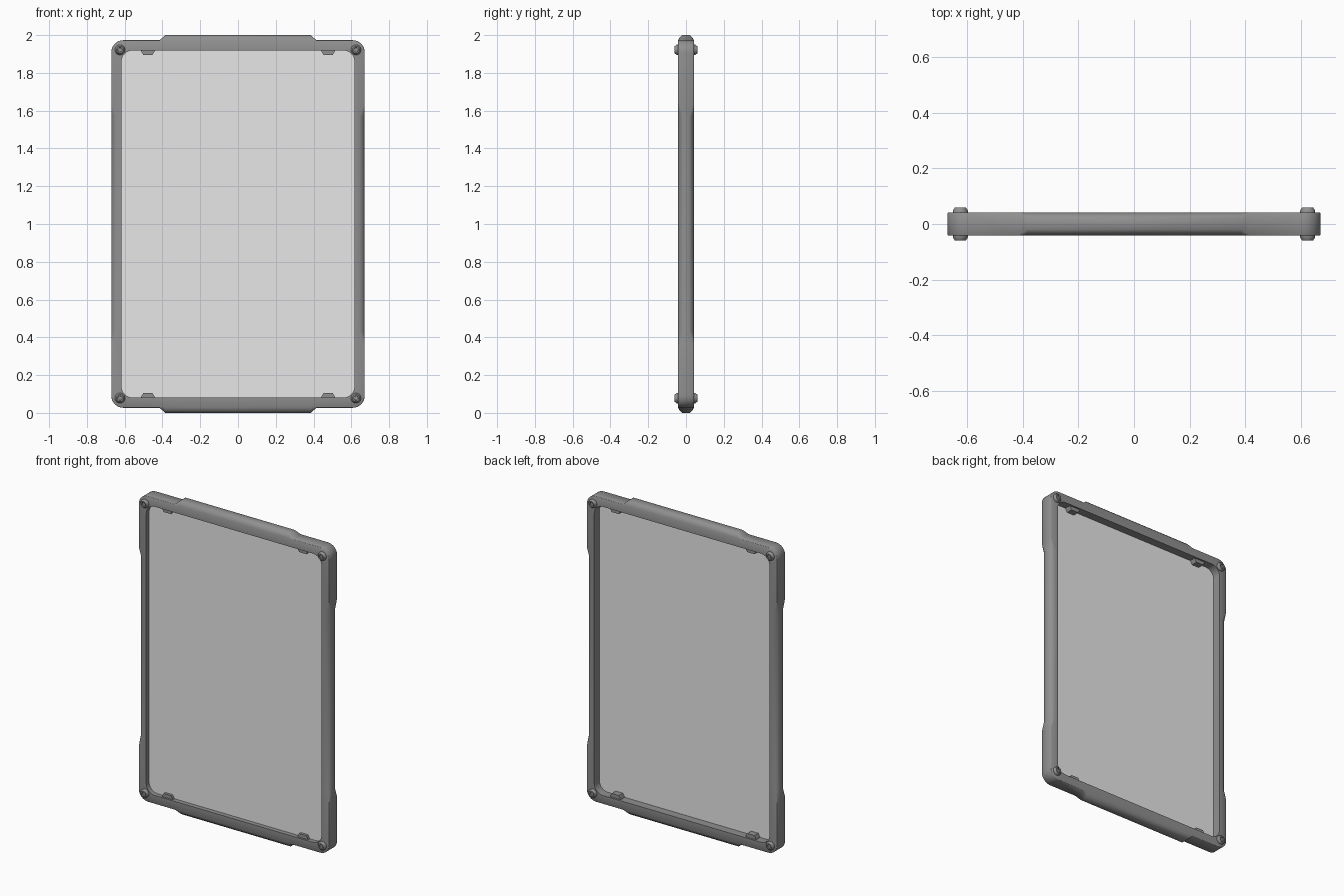
import bpy, bmesh
from math import sin, cos, pi, radians
from mathutils import Vector

cube = bpy.data.objects.get("Cube")
if cube:
    bpy.data.objects.remove(cube, do_unlink=True)

HALF_DEPTH = 0.042
OUTER, OUTER_R = Vector((0.671, 0.973)), 0.065
INNER, INNER_R = Vector((0.617, 0.919)), 0.06


def material(name, value):
    mat = bpy.data.materials.new(name)
    mat.use_nodes = True
    colour = (value, value, value, 1)
    mat.diffuse_color = colour
    bsdf = mat.node_tree.nodes["Principled BSDF"]
    bsdf.inputs["Base Color"].default_value = colour
    bsdf.inputs["Roughness"].default_value = 0.6
    return mat


frame_grey = material("frame grey", 0.28)
panel_grey = material("panel light grey", 0.8)


def loft(name, rings, mat, mirror, cap_start=False, cap_end=False):
    """Skin closed rings of points, then mirror about the model centre."""
    bm = bmesh.new()
    loops = [[bm.verts.new(p) for p in ring] for ring in rings]
    for a, b in zip(loops, loops[1:]):
        for i in range(len(a)):
            j = (i + 1) % len(a)
            bm.faces.new((a[i], a[j], b[j], b[i]))
    if cap_start:
        bm.faces.new(loops[0])
    if cap_end:
        bm.faces.new(loops[-1])
    bmesh.ops.recalc_face_normals(bm, faces=bm.faces)
    front = min(bm.faces, key=lambda f: f.calc_center_median().y)
    if front.normal.y > 0:
        bmesh.ops.reverse_faces(bm, faces=bm.faces)
    mesh = bpy.data.meshes.new(name)
    bm.to_mesh(mesh)
    bm.free()
    mesh.materials.append(mat)
    obj = bpy.data.objects.new(name, mesh)
    bpy.context.collection.objects.link(obj)
    obj.location.z = 1
    if any(mirror):
        mod = obj.modifiers.new("Mirror", "MIRROR")
        mod.use_axis = mirror
        mod.merge_threshold = 0.0005
    bpy.ops.object.select_all(action="DESELECT")
    obj.select_set(True)
    bpy.context.view_layer.objects.active = obj
    bpy.ops.object.shade_smooth_by_angle(angle=radians(42))
    return obj


# Frame: one quarter, with section types (bulge, shoulder inset, edge half depth)
PLAIN = (0, 0.003, 0.039)
SIDE = (0, 0.029, 0.017)
BULGE = (0.027, 0.029, 0.02)


def section(outer, inner, normal, kind):
    bulge, inset, edge = kind
    tip = outer + normal * bulge
    rounding = 0.4
    front = [(inner, HALF_DEPTH),
             (tip - normal * inset, HALF_DEPTH),
             (tip - normal * inset * rounding,
              HALF_DEPTH - (HALF_DEPTH - edge) * rounding),
             (tip, edge)]
    ring = [(p.x, -y, p.y) for p, y in front]
    return ring + [(p.x, y, p.y) for p, y in reversed(front)]


rings = []
UP, RIGHT = Vector((0, 1)), Vector((1, 0))
for x, kind in ((0, BULGE), (0.385, BULGE), (0.415, PLAIN)):
    rings.append(section(Vector((x, OUTER.y)), Vector((x, INNER.y)), UP, kind))
for k in range(9):
    angle = pi / 2 * (1 - k / 8)
    n = Vector((cos(angle), sin(angle)))
    corner = [size - Vector((r, r)) + n * r
              for size, r in ((OUTER, OUTER_R), (INNER, INNER_R))]
    rings.append(section(corner[0], corner[1], n, PLAIN))
for z, kind in ((0.635, PLAIN), (0.57, SIDE), (0, SIDE)):
    rings.append(section(Vector((OUTER.x, z)), Vector((INNER.x, z)), RIGHT, kind))
loft("frame", rings, frame_grey, (True, False, True))

# Thin panel held in the frame, just ahead of the middle
panel_rings = [[(sx * 0.62, y, sz * 0.922)
                for sx, sz in ((-1, -1), (1, -1), (1, 1), (-1, 1))]
               for y in (-0.013, -0.010)]
loft("panel", panel_rings, panel_grey, (False, False, False), True, True)

# Corner screws on both faces, each with a socket
screw_profile = [(0.027, 0.035), (0.027, 0.049), (0.019, 0.060),
                 (0.012, 0.060), (0.011, 0.052)]
screw_rings = [[(0.625 + r * cos(2 * pi * i / 24), -y,
                 0.922 + r * sin(2 * pi * i / 24)) for i in range(24)]
               for r, y in screw_profile]
loft("corner_screws", screw_rings, frame_grey, (True, True, True), True, True)

# Tapered retaining tabs on the top and bottom inner edges
tab_rings = [[(0.477 + dx, y, z)
              for dx, z in ((-0.038, 0.925), (-0.038, 0.918), (-0.025, 0.896),
                            (0.025, 0.896), (0.038, 0.918), (0.038, 0.925))]
             for y in (-0.03, 0.03)]
loft("retaining_tabs", tab_rings, frame_grey, (True, False, True), True, True)
